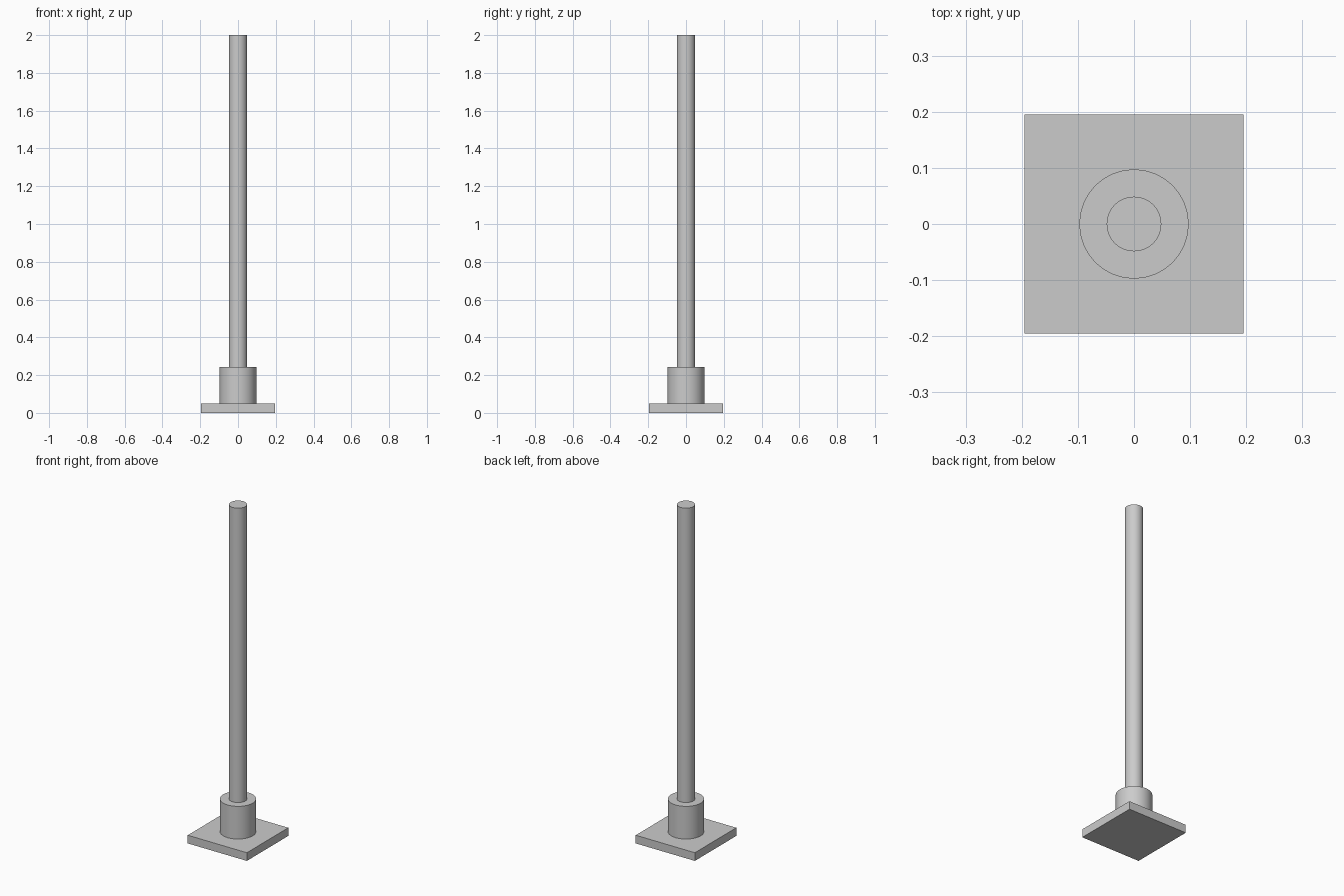
import bpy
import math

if "Cube" in bpy.data.objects:
    bpy.data.objects.remove(bpy.data.objects["Cube"], do_unlink=True)

UNIT = 2 / 20.5  # overall height is 20.5 design units

grey = bpy.data.materials.new("light_grey")
grey.use_nodes = True
grey.diffuse_color = (0.6, 0.6, 0.6, 1)
grey.node_tree.nodes["Principled BSDF"].inputs["Base Color"].default_value = (0.6, 0.6, 0.6, 1)


def finish(name):
    obj = bpy.context.object
    obj.name = name
    obj.data.materials.append(grey)
    return obj


def cylinder(name, radius, bottom, top):
    bpy.ops.mesh.primitive_cylinder_add(
        vertices=32, radius=radius * UNIT, depth=(top - bottom) * UNIT,
        location=(0, 0, (top + bottom) / 2 * UNIT))
    finish(name)
    bpy.ops.object.shade_smooth_by_angle(angle=math.radians(30))


# Square foot plate
bpy.ops.mesh.primitive_cube_add(size=1, location=(0, 0, 0.25 * UNIT))
plate = finish("base_plate")
plate.scale = (4 * UNIT, 4 * UNIT, 0.5 * UNIT)
bpy.ops.object.transform_apply(location=False, rotation=False, scale=True)

# Collar and the tall pole rising from it
cylinder("collar", 1, 0.5, 2.5)
cylinder("pole", 0.5, 2.5, 20.5)
